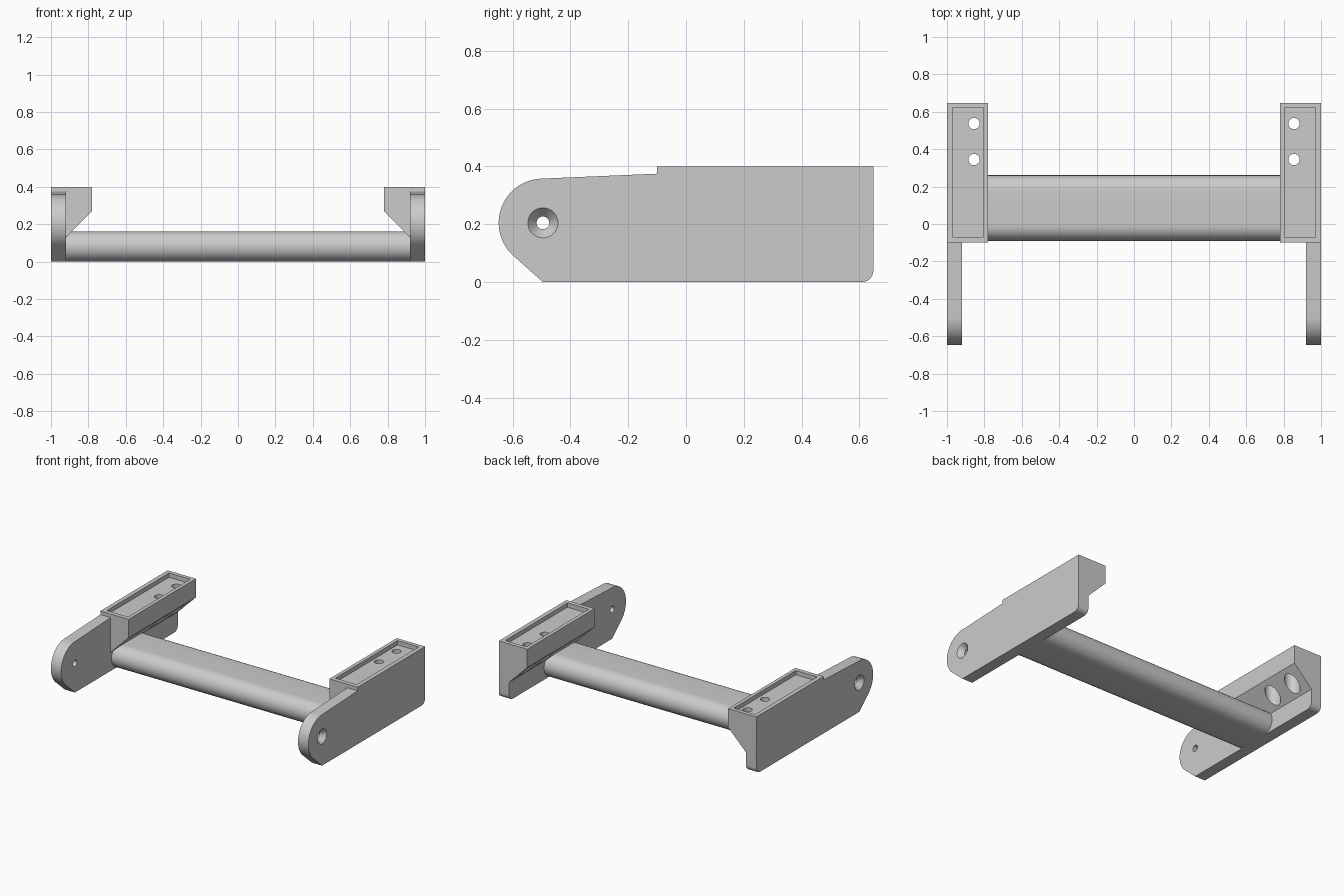
import bpy, bmesh
from math import cos, sin, pi, radians
from mathutils import Vector

if "Cube" in bpy.data.objects:
    bpy.data.objects.remove(bpy.data.objects["Cube"], do_unlink=True)

grey = bpy.data.materials.new("plain_grey")
grey.use_nodes = True
COLOUR = (0.6, 0.6, 0.6, 1)
grey.diffuse_color = COLOUR
grey.node_tree.nodes["Principled BSDF"].inputs["Base Color"].default_value = COLOUR


def arc(centre, radius, start, end, steps):
    angles = [radians(start + (end - start) * i / steps) for i in range(steps + 1)]
    return [(centre[0] + radius * cos(a), centre[1] + radius * sin(a)) for a in angles]


def finish(bm, name):
    bmesh.ops.recalc_face_normals(bm, faces=bm.faces)
    mesh = bpy.data.meshes.new(name)
    bm.to_mesh(mesh)
    bm.free()
    obj = bpy.data.objects.new(name, mesh)
    bpy.context.collection.objects.link(obj)
    mesh.materials.append(grey)
    return obj


def prism(name, outline, place, low, high):
    """Extrude a 2D outline; place(u, v, depth) maps it to 3D."""
    bm = bmesh.new()
    face = bm.faces.new([bm.verts.new(place(u, v, low)) for u, v in outline])
    ext = bmesh.ops.extrude_face_region(bm, geom=[face])
    move = Vector(place(0, 0, high)) - Vector(place(0, 0, low))
    bmesh.ops.translate(bm, vec=move,
                        verts=[g for g in ext["geom"] if isinstance(g, bmesh.types.BMVert)])
    return finish(bm, name)


def along_x(u, v, d):
    return (d, u, v)


def along_y(u, v, d):
    return (u, d, v)


def along_z(u, v, d):
    return (u, v, d)


def lathe(name, profile, place, centre, sides=40):
    """Solid of stacked rings (depth, radius) around an axis."""
    bm = bmesh.new()
    rings = []
    for depth, r in profile:
        rings.append([bm.verts.new(place(centre[0] + r * cos(2 * pi * i / sides),
                                         centre[1] + r * sin(2 * pi * i / sides), depth))
                      for i in range(sides)])
    for a, b in zip(rings, rings[1:]):
        for i in range(sides):
            j = (i + 1) % sides
            bm.faces.new((a[i], a[j], b[j], b[i]))
    bm.faces.new(rings[0])
    bm.faces.new(rings[-1])
    return finish(bm, name)


def combine(target, tool, operation):
    """Apply a boolean and discard the tool."""
    tool.hide_render = True
    mod = target.modifiers.new("combine", "BOOLEAN")
    mod.operation, mod.solver, mod.object = operation, "EXACT", tool
    bpy.context.view_layer.objects.active = target
    bpy.ops.object.modifier_apply(modifier=mod.name)
    bpy.data.objects.remove(tool, do_unlink=True)


def smooth(obj):
    bpy.ops.object.select_all(action="DESELECT")
    obj.select_set(True)
    bpy.context.view_layer.objects.active = obj
    bpy.ops.object.shade_smooth_by_angle(angle=radians(30))


BACK, STEP, TOP = 0.648, -0.1, 0.4
PIVOT = (-0.495, 0.205)

# Side plate: round nose, stepped top, rounded lower rear corner
outline = arc(PIVOT, 0.153, 92.5, 228, 40)
outline += [(PIVOT[0], 0)] + arc((BACK - 0.04, 0.04), 0.04, -90, 0, 10)
outline += [(BACK, TOP), (STEP, TOP), (STEP, 0.375)]
bracket = prism("side_brackets", outline, along_x, 0.92, 1.0)

# Mounting block with sloped underside
block = [(0.78, TOP), (0.78, 0.27), (0.92, 0.13), (0.95, 0.13), (0.95, TOP)]
combine(bracket, prism("block", block, along_y, STEP, BACK), "UNION")

# Shallow tray in the top
tray = [(0.805, -0.07), (0.97, -0.07), (0.97, 0.62), (0.805, 0.62)]
combine(bracket, prism("tray", tray, along_z, 0.37, 0.5), "DIFFERENCE")

# Screw holes, widened from below
for y in (0.345, 0.537):
    steps = [(0.05, 0.05), (0.31, 0.05), (0.31, 0.03), (0.5, 0.03)]
    combine(bracket, lathe("screw", steps, along_z, (0.855, y)), "DIFFERENCE")

# Countersunk pivot hole
sink = [(0.85, 0.022), (0.965, 0.022), (1.0, 0.052), (1.05, 0.052)]
combine(bracket, lathe("pivot", sink, along_x, PIVOT), "DIFFERENCE")

mirror = bracket.modifiers.new("mirror", "MIRROR")
mirror.use_axis[0] = True
mirror.use_mirror_merge = False
bpy.context.view_layer.objects.active = bracket
bpy.ops.object.modifier_apply(modifier=mirror.name)
smooth(bracket)

# Cross bar with rounded front and rear edges
section = arc((0.18, 0.081), 0.081, -90, 90, 24) + arc((-0.009, 0.081), 0.081, 90, 270, 24)
smooth(prism("cross_bar", section, along_x, -0.925, 0.925))
